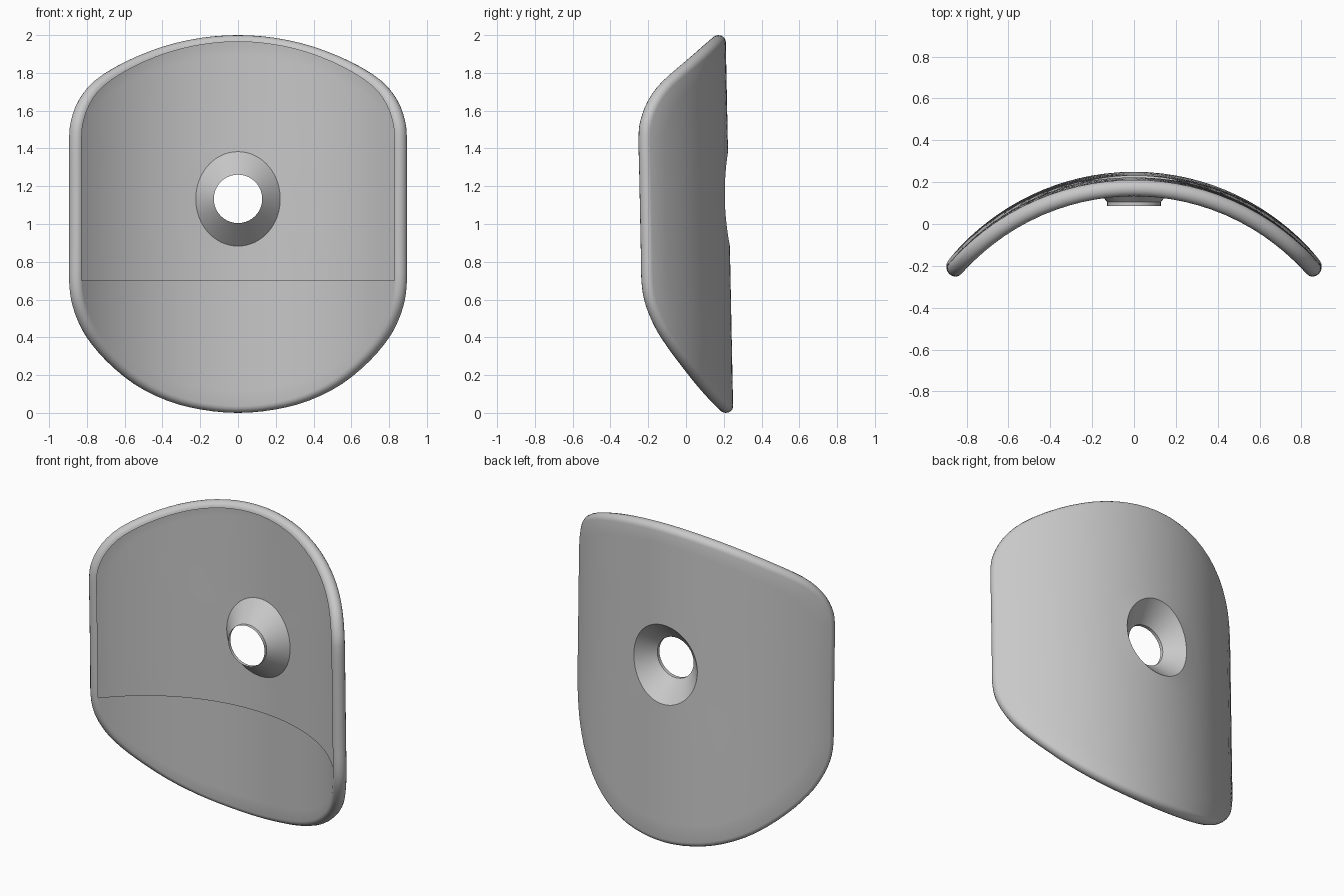
import bpy, bmesh, math
from mathutils import Vector

cube = bpy.data.objects.get("Cube")
if cube:
    bpy.data.objects.remove(cube)

RADIUS, THICK = 1.163, 0.078     # bend radius, rim thickness
LEAN, BACK_Y = 0.02, 0.25
HOLE_Z, LEDGE_Z, STEPS = 1.133, 0.7, 8


def bend(p, depth):
    """Wrap a flat (u, z) point round the vertical bend, depth measured from the back."""
    a, r = p.x / RADIUS, RADIUS - depth
    return Vector((r * math.sin(a), BACK_Y - RADIUS + r * math.cos(a) - LEAN * p.y, p.y))


def flat(x, z):
    return Vector((RADIUS * math.asin(x / (RADIUS - 0.025)), z))


def smooth_loop(points, cuts):
    """Closed Catmull-Rom curve through the points."""
    out, n = [], len(points)
    for i in range(n):
        a, b, c, d = (points[(i + k) % n] for k in (-1, 0, 1, 2))
        for k in range(cuts):
            t = k / cuts
            out.append(0.5 * (2 * b + (c - a) * t + (2 * a - 5 * b + 4 * c - d) * t * t
                              + (3 * b - a - 3 * c + d) * t ** 3))
    return out


# Plate outline, one half mirrored
half = [(0, 2), (.2, 1.985), (.4, 1.94), (.6, 1.86), (.76, 1.76), (.84, 1.66), (.88, 1.55),
        (.89, 1.45), (.89, 1.25), (.89, 1.05), (.89, .85), (.89, LEDGE_Z), (.878, .59),
        (.845, .485), (.795, .39), (.7, .275), (.55, .15), (.38, .065), (.2, .018), (0, 0)]
right = [flat(x, z) for x, z in half]
left = [Vector((-p.x, p.y)) for p in right[-2:0:-1]]
outline = smooth_loop(right + left, 3)
n = len(outline)


def inset(amount):
    out = []
    for i, p in enumerate(outline):
        t = (outline[(i + 1) % n] - outline[i - 1]).normalized()
        out.append(p + Vector((t.y, -t.x)) * amount)
    return out


ROUND = THICK * 0.45
edge = inset(ROUND)
ledge = [Vector((p.x, max(p.y, LEDGE_Z))) for p in edge]

# Directions round the hole, shared by every ring
centre = Vector((0, HOLE_Z))
dirs = [(p - centre).normalized() for p in edge]
mouth = [centre + Vector((d.x * 0.225, d.y * 0.25)) for d in dirs]


def sheet(inner, outer, s, depth):
    return [bend(a.lerp(b, s), depth) for a, b in zip(inner, outer)]


def collar(r, y):
    return [Vector((d.x * r, y, HOLE_Z + d.y * r)) for d in dirs]


# Section swept round the hole: lip, countersink, sheet, rounded rim, lower front skin
rings = [collar(.128, .085), collar(.128, .106)]
rings += [sheet(mouth, edge, i / STEPS, 0) for i in range(STEPS + 1)]
for i in range(1, 8):
    a = math.pi * i / 8
    rim = inset(ROUND * (1 - math.sin(a)))
    rings.append(sheet(rim, rim, 0, THICK * (1 - math.cos(a)) / 2))
rings += [sheet(edge, ledge, i / STEPS, THICK) for i in range(STEPS + 1)]

bm = bmesh.new()
verts = [[bm.verts.new(p) for p in ring] for ring in rings]
for ring, nxt in zip(verts, verts[1:]):
    for i in range(n):
        j = (i + 1) % n
        bm.faces.new((ring[i], ring[j], nxt[j], nxt[i]))
# The front skin ends at the ledge, so its strips close up above it
bmesh.ops.remove_doubles(bm, verts=bm.verts, dist=0.0001)
bmesh.ops.recalc_face_normals(bm, faces=bm.faces)
mesh = bpy.data.meshes.new("curved_plate")
bm.to_mesh(mesh)
bm.free()
plate = bpy.data.objects.new("curved_plate", mesh)
bpy.context.collection.objects.link(plate)

# Plain grey finish
grey = bpy.data.materials.new("plain_grey")
grey.use_nodes = True
colour = (0.58, 0.58, 0.58, 1)
grey.diffuse_color = colour
grey.node_tree.nodes["Principled BSDF"].inputs["Base Color"].default_value = colour
mesh.materials.append(grey)

bpy.context.view_layer.objects.active = plate
plate.select_set(True)
bpy.ops.object.shade_smooth_by_angle(angle=math.radians(30))
